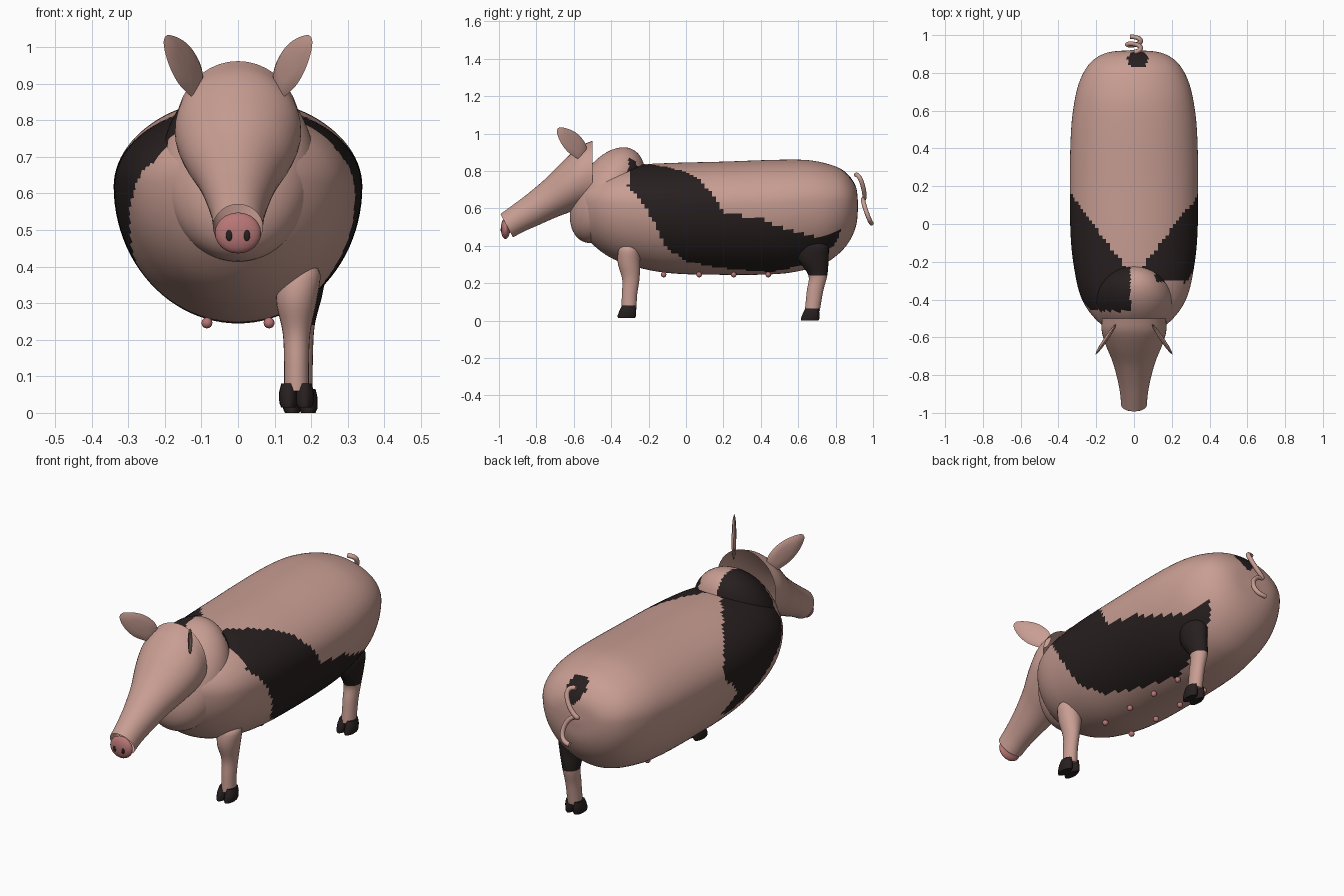
import bpy, bmesh, math
from mathutils import Vector

if "Cube" in bpy.data.objects:
    bpy.data.objects.remove(bpy.data.objects["Cube"])


def material(name, rgb):
    m = bpy.data.materials.new(name)
    m.diffuse_color = (*rgb, 1)
    m.use_nodes = True
    m.node_tree.nodes["Principled BSDF"].inputs["Base Color"].default_value = m.diffuse_color
    return m


PINK = material("skin_pink", (0.58, 0.34, 0.29))
BLACK = material("patch_black", (0.021, 0.014, 0.014))
ROSE = material("rose_pink", (0.48, 0.18, 0.18))


def finish(name, bm, mats, angle=50):
    bmesh.ops.recalc_face_normals(bm, faces=bm.faces)
    me = bpy.data.meshes.new(name)
    bm.to_mesh(me)
    bm.free()
    for m in mats:
        me.materials.append(m)
    ob = bpy.data.objects.new(name, me)
    bpy.context.collection.objects.link(ob)
    bpy.context.view_layer.objects.active = ob
    ob.select_set(True)
    bpy.ops.object.shade_smooth_by_angle(angle=math.radians(angle))
    ob.select_set(False)
    return ob


def smooth(keys, step):
    """Hermite curve through key tuples, sampled about every step."""
    pts = [Vector(k) for k in keys]
    t = [0]
    for a, b in zip(pts, pts[1:]):
        t.append(t[-1] + (b - a).length)
    n = len(pts) - 1
    tan = [(pts[min(i + 1, n)] - pts[max(i - 1, 0)]) / (t[min(i + 1, n)] - t[max(i - 1, 0)])
           for i in range(n + 1)]
    out = []
    for i in range(n):
        d = t[i + 1] - t[i]
        steps = max(1, round(d / step))
        for s in range(steps):
            u = s / steps
            out.append(pts[i] * (2*u**3 - 3*u**2 + 1) + tan[i] * d * (u**3 - 2*u**2 + u)
                       + pts[i+1] * (3*u**2 - 2*u**3) + tan[i+1] * d * (u**3 - u**2))
    out.append(pts[-1])
    return out


def loft(name, rings, mats, caps=True, rule=None, angle=50):
    """Skin closed rings; rule(center, degrees round the ring) gives the colour."""
    bm = bmesh.new()
    vs = [[bm.verts.new(p) for p in r] for r in rings]
    n = len(vs[0])
    for a, b in zip(vs, vs[1:]):
        for j in range(n):
            k = (j + 1) % n
            f = bm.faces.new((a[j], a[k], b[k], b[j]))
            if rule:
                deg = (j + 0.5) * 360 / n
                f.material_index = rule(f.calc_center_median(), min(deg, 360 - deg))
    if caps:
        bm.faces.new(vs[0])
        bm.faces.new(vs[-1])
    return finish(name, bm, mats, angle)


def upright_ring(k, mid, n):
    """Egg ring: top y, top z, bottom y, bottom z, half width."""
    ty, tz, by, bz, w = k
    top, bot = Vector((0, ty, tz)), Vector((0, by, bz))
    c = bot.lerp(top, mid)
    ring = []
    for j in range(n):
        a = 2 * math.pi * j / n
        ca = math.cos(a)
        p = c + (top - c) * ca if ca > 0 else c + (c - bot) * ca
        ring.append(p + Vector((w * math.sin(a), 0, 0)))
    return ring


def ball(name, c, r, mats, tilt=0, seg=24, rule=None):
    bm = bmesh.new()
    bmesh.ops.create_uvsphere(bm, u_segments=seg, v_segments=seg // 2, radius=1)
    ct, st = math.cos(tilt), math.sin(tilt)
    for v in bm.verts:
        x, y, z = v.co.x * r[0], v.co.y * r[1], v.co.z * r[2]
        v.co = Vector(c) + Vector((x, y * ct - z * st, y * st + z * ct))
    if rule:
        for f in bm.faces:
            f.material_index = rule(f.calc_center_median())
    return finish(name, bm, mats)


def inside(poly, x, y):
    hit = False
    for (x1, y1), (x2, y2) in zip(poly, poly[1:] + poly[:1]):
        if (y1 > y) != (y2 > y) and x < x1 + (y - y1) * (x2 - x1) / (y2 - y1):
            hit = not hit
    return hit


# Body, with patch outlines given as (y, degrees from the spine)
RIGHT_PATCH = [(-.24, 6), (-.05, 32), (.05, 48), (.13, 72), (.2, 97), (.4, 102), (.6, 116),
               (.7, 123), (.83, 125), (.81, 137), (.7, 154), (.45, 164), (.2, 155), (0, 144),
               (-.12, 126), (-.17, 106), (-.23, 90), (-.31, 64), (-.3, 25)]
LEFT_PATCH = [(-.24, 6), (-.05, 32), (.05, 48), (.17, 75), (.15, 90), (.04, 105), (.13, 125),
              (0, 127), (-.2, 115), (-.38, 95), (-.45, 70), (-.45, 40), (-.35, 8)]


def body_colour(c, deg):
    rump = c.z > .65 and ((c.x - .02) / .055) ** 2 + ((c.y - .87) / .045) ** 2 < 1
    return int(rump or inside(RIGHT_PATCH if c.x > 0 else LEFT_PATCH, c.y, deg))


# y, top, bottom, half width
body_keys = [(-.6, .70, .52, .06), (-.55, .75, .46, .15), (-.48, .78, .39, .225),
             (-.4, .81, .335, .275), (-.3, .83, .295, .305), (-.1, .842, .255, .333),
             (.2, .85, .245, .34), (.5, .86, .25, .333), (.65, .858, .275, .315),
             (.75, .84, .31, .29), (.83, .81, .37, .25), (.88, .765, .435, .2),
             (.91, .71, .51, .13), (.92, .63, .6, .02)]
loft("body", [upright_ring((k[0], k[1], k[0], k[2], k[3]), .62, 96)
              for k in smooth(body_keys, .02)], [PINK, BLACK], rule=body_colour)


# Neck roll
def neck_colour(c):
    left = c.x < -.02 and c.y > -.46 and c.z > .68
    right = c.x > .11 and c.y > -.31 and c.z < .88
    return int(left or right)


ball("neck", (0, -.42, .67), (.21, .167, .28), [PINK, BLACK],
     tilt=math.radians(-30), seg=64, rule=neck_colour)

# Head, an open tapering tube
head_keys = [(-.5, .962, -.5, .6, .17), (-.57, .93, -.55, .6, .172), (-.65, .86, -.62, .58, .152),
             (-.75, .76, -.7, .55, .115), (-.85, .675, -.79, .51, .088),
             (-.93, .615, -.87, .475, .073), (-.992, .57, -.925, .445, .068)]
loft("head", [upright_ring(k, .5, 40) for k in smooth(head_keys, .025)], [PINK], caps=False)

# Snout and nostrils
ball("snout", (0, -.965, .492), (.063, .025, .056), [ROSE])
for s in (-1, 1):
    ball("nostril", (s * .024, -.987, .485), (.009, .004, .015), [BLACK], seg=16)

# Ears: thin leaf, u runs outward and forward, v is height
ear_keys = [(.05, .86), (.12, .9), (.17, .955), (.194, 1.015), (.175, 1.034), (.08, 1.01),
            (.015, .955), (.0, .905), (.02, .865), (.05, .86)]
outline = smooth(ear_keys, .012)[:-1]
out_dir = Vector((.56, -.83, 0))
for s in (-1, 1):
    rings = []
    for scale, off in ((.05, -.011), (.5, -.01), (.85, -.006), (1, 0),
                       (.85, .006), (.5, .01), (.05, .011)):
        ring = []
        for p in outline:
            u, v = .09 + (p[0] - .09) * scale, .95 + (p[1] - .95) * scale
            q = Vector((.095, -.53, v)) + out_dir * u + Vector((.83, .56, 0)) * off
            ring.append(Vector((q.x * s, q.y, q.z)))
        rings.append(ring)
    loft("ear", rings, [PINK], angle=60)


# Legs: z, x, y, half width, half depth
def leg(name, keys, rule=None):
    rings = []
    for z, x, y, rx, ry in smooth(keys, .015):
        rings.append([Vector((x + rx * math.sin(2 * math.pi * j / 24),
                              y + ry * math.cos(2 * math.pi * j / 24), z)) for j in range(24)])
    loft(name, rings, [PINK, BLACK], rule=rule)


leg("front_leg", [(.41, .175, -.3, .03, .035), (.38, .17, -.305, .055, .055),
                  (.31, .16, -.305, .056, .06), (.22, .16, -.295, .038, .046),
                  (.14, .16, -.302, .034, .041), (.06, .16, -.305, .034, .04)])
leg("back_leg", [(.43, .18, .68, .03, .05), (.4, .18, .68, .06, .08),
                 (.33, .18, .68, .052, .082), (.24, .17, .705, .04, .05),
                 (.16, .17, .69, .035, .044), (.05, .17, .675, .034, .04)],
    lambda c, deg: int(c.z > .235))


# Cloven hooves: flat-soled toes
def hoof(name, x, y, base):
    for s in (-1, 1):
        rings = []
        for z, ry, rx, dy in ((0, .046, .02, -.008), (.012, .05, .025, -.006),
                              (.04, .044, .026, -.001), (.065, .036, .02, .004)):
            rings.append([Vector((x + s * .022 + rx * math.cos(2 * math.pi * j / 16),
                                  y + dy + ry * math.sin(2 * math.pi * j / 16),
                                  base + z)) for j in range(16)])
        loft(name, rings, [BLACK])


hoof("front_hoof", .16, -.31, .015)
hoof("back_hoof", .17, .67, 0)

# Teats
for s in (-1, 1):
    for y in (-.12, .07, .255, .44):
        ball("teat", (s * .085, y, .246), (.015, .015, .015), [ROSE], seg=16)

# Curly tail
cu = bpy.data.curves.new("tail_path", "CURVE")
cu.dimensions = "3D"
cu.bevel_depth = .012
cu.bevel_resolution = 3
cu.use_fill_caps = True
sp = cu.splines.new("POLY")
N = 48
sp.points.add(N)
for i in range(N + 1):
    t = i / N
    a = t * 3.2 * math.pi
    sp.points[i].co = (.036 * math.sin(a), .922 + .06 * t - .012 * math.cos(a),
                       .78 - .26 * t + .02 * math.sin(a * 1.25), 1)
tmp = bpy.data.objects.new("tail_guide", cu)
bpy.context.collection.objects.link(tmp)
bm = bmesh.new()
mesh = bpy.data.meshes.new_from_object(tmp)
bm.from_mesh(mesh)
bpy.data.objects.remove(tmp)
finish("tail", bm, [PINK])
